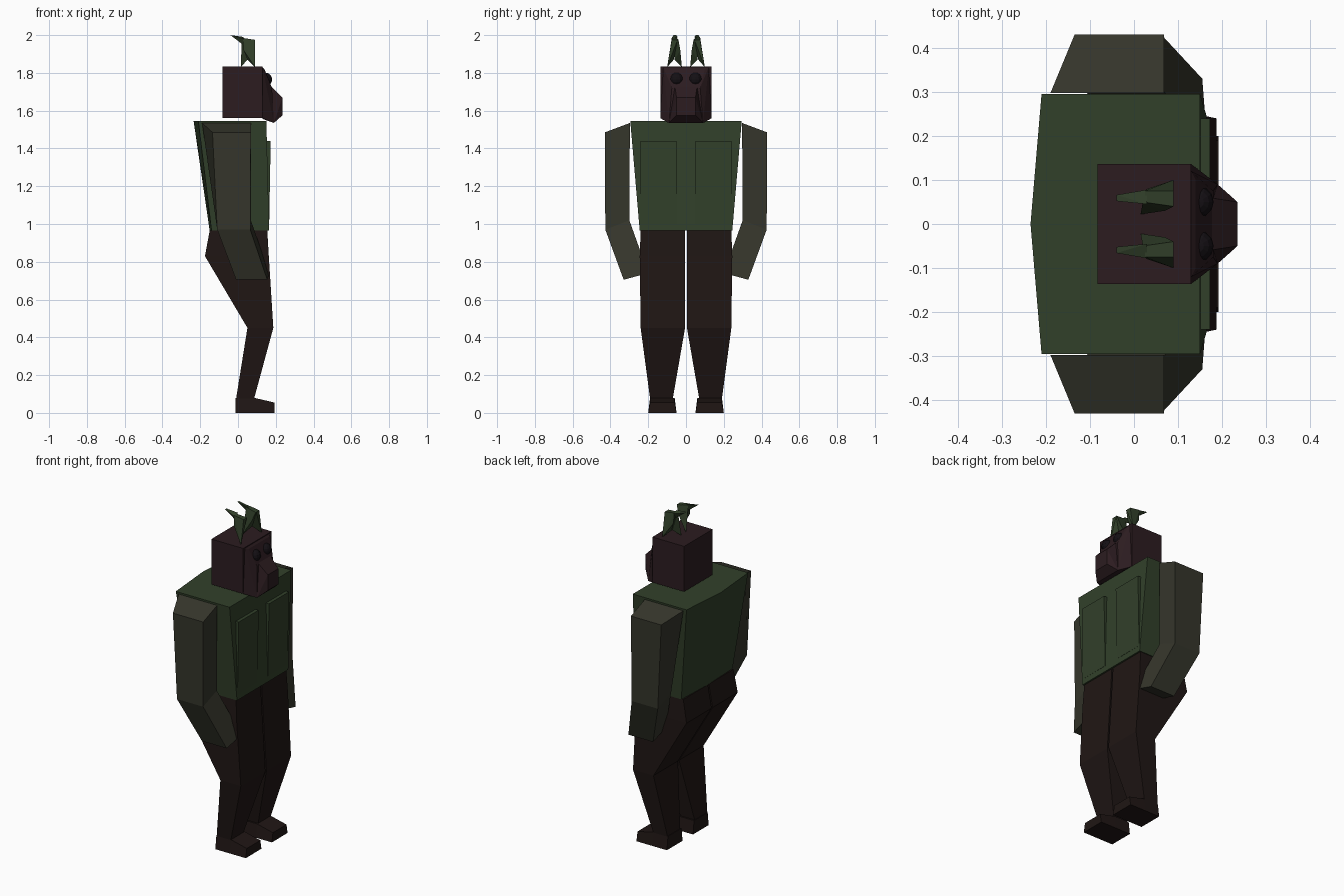
import bpy, bmesh

if "Cube" in bpy.data.objects:
    bpy.data.objects.remove(bpy.data.objects["Cube"])


def material(name, rgb):
    m = bpy.data.materials.new(name)
    m.diffuse_color = (*rgb, 1)
    m.use_nodes = True
    m.node_tree.nodes["Principled BSDF"].inputs["Base Color"].default_value = m.diffuse_color
    return m


GREEN = material("green_cloth", (0.031, 0.051, 0.023))
OLIVE = material("olive_sleeve", (0.035, 0.036, 0.024))
BROWN = material("dark_brown", (0.014, 0.008, 0.007))
HIDE = material("maroon_hide", (0.025, 0.0116, 0.0144))
EYE = material("eye_black", (0.007, 0.005, 0.007))


def finish(bm, name, mat):
    bmesh.ops.recalc_face_normals(bm, faces=bm.faces)
    me = bpy.data.meshes.new(name)
    bm.to_mesh(me)
    bm.free()
    me.materials.append(mat)
    ob = bpy.data.objects.new(name, me)
    bpy.context.collection.objects.link(ob)
    return ob


def loft(name, rings, mat, side=1):
    """Skin a stack of rings with equal point counts; side=-1 mirrors in y."""
    bm = bmesh.new()
    vs = [[bm.verts.new((x, y * side, z)) for x, y, z in r] for r in rings]
    n = len(vs[0])
    for a, b in zip(vs, vs[1:]):
        for i in range(n):
            j = (i + 1) % n
            bm.faces.new((a[i], a[j], b[j], b[i]))
    bm.faces.new(vs[0])
    bm.faces.new(vs[-1])
    return finish(bm, name, mat)


def hulls(name, groups, mat, side=1):
    """One object made of several convex solids."""
    bm = bmesh.new()
    for pts in groups:
        vs = [bm.verts.new((x, y * side, z)) for x, y, z in pts]
        res = bmesh.ops.convex_hull(bm, input=vs)
        loose = [v for v in vs if v.is_valid and not v.link_faces]
        bmesh.ops.delete(bm, geom=loose, context='VERTS')
    bmesh.ops.dissolve_limit(bm, angle_limit=0.02, verts=bm.verts, edges=bm.edges)
    return finish(bm, name, mat)


def both(pts):
    return [(x, s * y, z) for x, y, z in pts for s in (1, -1)]


def slab(xb, xf, y0, y1, z):
    return [(xb, y1, z), (xf, y1, z), (xf, y0, z), (xb, y0, z)]


# Torso: wedge with a shallow ridge down the back
def torso_ring(ridge, back, front, w, z):
    return [(ridge, 0, z), (back, w, z), (front, w, z), (front, -w, z), (back, -w, z)]


loft("torso", [torso_ring(-0.15, -0.14, 0.165, 0.245, 0.965),
               torso_ring(-0.235, -0.21, 0.15, 0.295, 1.545)], GREEN)

# Head block, tapered face and muzzle
loft("head", [slab(-0.083, 0.13, -0.136, 0.136, z) for z in (1.56, 1.835)], HIDE)
hulls("face", [
    both([(0.13, 0.12, 1.83), (0.13, 0.136, 1.56), (0.18, 0.075, 1.72),
          (0.19, 0.09, 1.535), (0.14, 0.1, 1.82)]),
    both([(0.17, 0.06, 1.735), (0.235, 0.05, 1.67), (0.235, 0.05, 1.575),
          (0.19, 0.09, 1.535), (0.13, 0.1, 1.556)])], HIDE)

for side, tag in ((1, "left"), (-1, "right")):
    # Chest plate
    hulls("chest_" + tag, [[(x, y, z) for y in (0.05, 0.24)
          for x, z in ((0.14, 1.44), (0.173, 1.44), (0.14, 1.0), (0.165, 1.0))]],
          GREEN, side)

    # Bent arm
    loft("arm_" + tag, [
        [(-.135, .43, 1.485), (.068, .43, 1.485), (.068, .297, 1.535), (-.19, .297, 1.535)],
        [(-.11, .427, .97), (.065, .427, .97), (.068, .30, 1.02), (-.11, .30, 1.02)],
        [(-.01, .33, .705), (.155, .33, .705), (.165, .20, .74), (-.005, .20, .74)]],
        OLIVE, side)

    # Leg: hip, buttock, knee, ankle
    loft("leg_" + tag, [
        slab(-.15, .155, .005, .24, .965),
        slab(-.175, .163, .005, .245, .83),
        slab(.05, .187, .005, .24, .45),
        slab(-.01, .085, .07, .19, .075)], BROWN, side)

    # Foot
    loft("foot_" + tag, [
        [(x, .05, 0), (x, .2, 0), (x, .19, z), (x, .06, z)]
        for x, z in ((-.012, .08), (.085, .08), (.192, .055))], BROWN, side)

    # Forked ear with a swept-back tip
    hulls("ear_" + tag, [
        [(.09, .1, 1.83), (.09, .075, 1.975), (.09, .045, 1.975), (.025, .075, 1.985),
         (.025, .05, 1.985), (.05, .065, 1.87), (.03, .08, 1.92)],
        [(.015, .022, 1.83), (.09, .04, 1.975), (.09, .06, 1.975), (.02, .05, 1.985),
         (.05, .06, 1.87), (.07, .03, 1.92)],
        [(.03, .045, 1.99), (.03, .078, 1.98), (.025, .06, 1.95),
         (-.04, .052, 2.0), (-.04, .066, 2.0)]], GREEN, side)

    # Eye
    bm = bmesh.new()
    bmesh.ops.create_uvsphere(bm, u_segments=12, v_segments=8, radius=0.036)
    bmesh.ops.translate(bm, verts=bm.verts, vec=(0.145, 0.05 * side, 1.765))
    finish(bm, "eye_" + tag, EYE)
